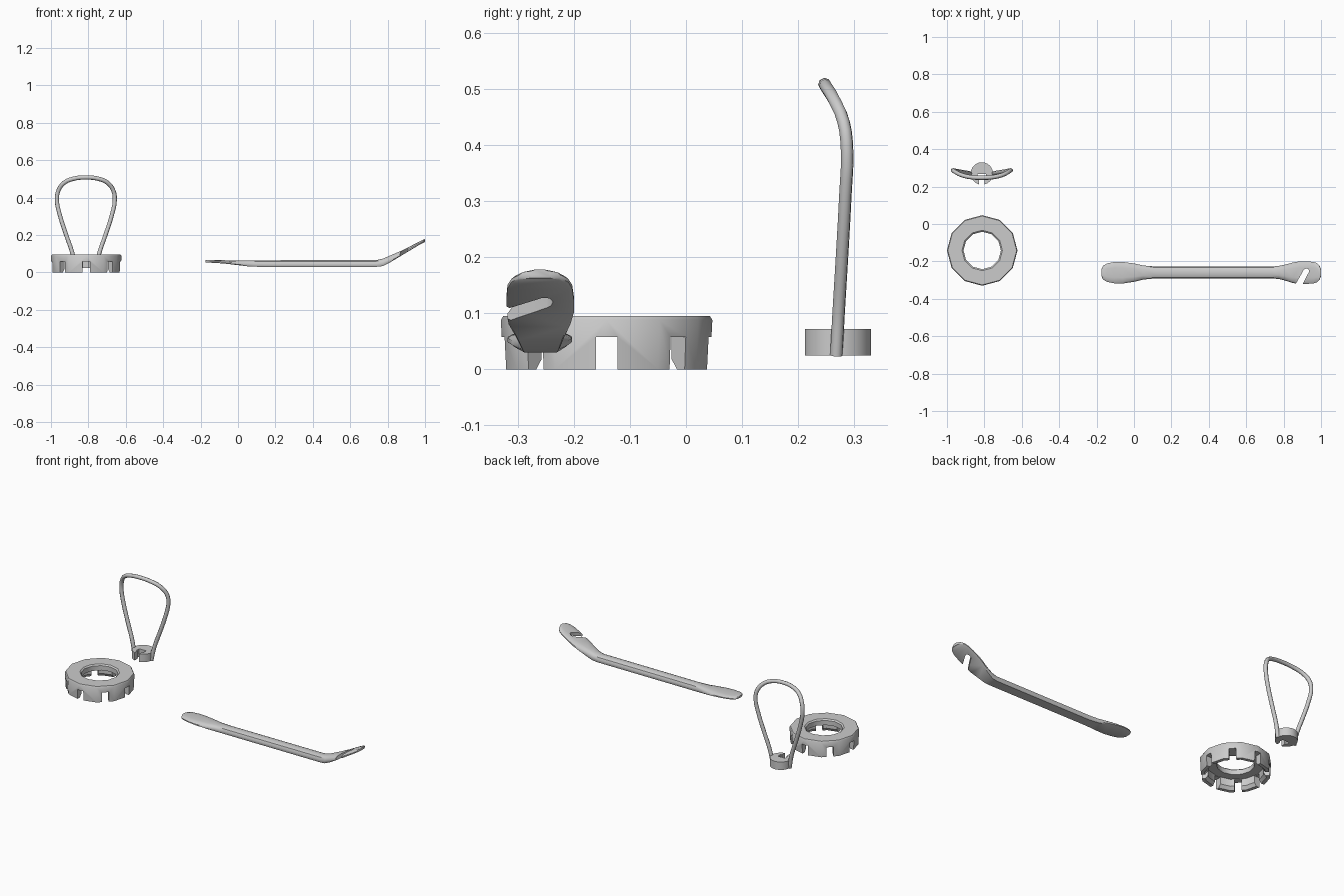
import bpy, bmesh, math
from mathutils import Vector

if "Cube" in bpy.data.objects:
    bpy.data.objects.remove(bpy.data.objects["Cube"])


def make_object(name, bm):
    bmesh.ops.recalc_face_normals(bm, faces=bm.faces)
    me = bpy.data.meshes.new(name)
    bm.to_mesh(me)
    bm.free()
    ob = bpy.data.objects.new(name, me)
    bpy.context.collection.objects.link(ob)
    return ob


def smooth(ob, deg=35):
    bpy.ops.object.select_all(action='DESELECT')
    ob.select_set(True)
    bpy.context.view_layer.objects.active = ob
    bpy.ops.object.shade_smooth_by_angle(angle=math.radians(deg))


def loft(name, rings, closed):
    """Skin equal-sized point rings; closed joins last to first, else caps."""
    bm = bmesh.new()
    vs = [[bm.verts.new(p) for p in r] for r in rings]
    n, m = len(vs), len(vs[0])
    for i in range(n if closed else n - 1):
        a, b = vs[i], vs[(i + 1) % n]
        for j in range(m):
            k = (j + 1) % m
            bm.faces.new((a[j], a[k], b[k], b[j]))
    if not closed:
        bm.faces.new(vs[0])
        bm.faces.new(vs[-1])
    return make_object(name, bm)


def prism(name, outline, z0, z1):
    return loft(name, [[(x, y, z) for x, y in outline] for z in (z0, z1)], False)


def cut(ob, cutters):
    for c in cutters:
        c.hide_render = True
        mod = ob.modifiers.new("cut", 'BOOLEAN')
        mod.operation, mod.object, mod.solver = 'DIFFERENCE', c, 'EXACT'
        bpy.context.view_layer.objects.active = ob
        bpy.ops.object.modifier_apply(modifier=mod.name)
        bpy.data.objects.remove(c)


# Castellated ring wrench: twelve-sided hollow lathe with eight slots
CX, CY = -0.8115, -0.1415
profile = [(0.184, 0), (0.1885, 0.088), (0.184, 0.095), (0.108, 0.095),
           (0.1, 0.088), (0.1, 0.06), (0.15, 0.06), (0.15, 0.018), (0.164, 0)]
rings = []
for i in range(12):
    a = i * math.tau / 12
    rings.append([(CX + r * math.cos(a), CY + r * math.sin(a), z) for r, z in profile])
ring = loft("ring_wrench", rings, True)
slots = []
for i in range(8):
    a = i * math.tau / 8
    u = Vector((math.cos(a), math.sin(a)))
    v = Vector((-u.y, u.x)) * 0.019
    c = Vector((CX, CY))
    slots.append(prism("slot_cutter", [c + u * 0.12 - v, c + u * 0.22 - v,
                                       c + u * 0.22 + v, c + u * 0.12 + v], -0.02, 0.058))
cut(ring, slots)
smooth(ring)

# Lever: stations of x, y min, y max, z bottom, z top
stations = [
    (-0.175, -0.276, -0.244, 0.054, 0.066), (-0.166, -0.296, -0.224, 0.053, 0.067),
    (-0.145, -0.309, -0.211, 0.052, 0.067), (-0.105, -0.317, -0.203, 0.050, 0.066),
    (-0.06, -0.318, -0.203, 0.046, 0.065), (0.0, -0.309, -0.211, 0.039, 0.064),
    (0.05, -0.297, -0.222, 0.033, 0.064), (0.11, -0.291, -0.227, 0.030, 0.065),
    (0.74, -0.291, -0.227, 0.030, 0.066), (0.775, -0.294, -0.224, 0.034, 0.074),
    (0.81, -0.303, -0.217, 0.052, 0.089), (0.85, -0.316, -0.206, 0.076, 0.106),
    (0.885, -0.320, -0.200, 0.097, 0.121), (0.925, -0.320, -0.200, 0.121, 0.142),
    (0.96, -0.318, -0.203, 0.142, 0.160), (0.98, -0.311, -0.210, 0.153, 0.170),
    (0.993, -0.297, -0.224, 0.160, 0.176), (1.0, -0.278, -0.243, 0.163, 0.178)]
rings = []
for x, y0, y1, b, t in stations:
    h, mid, w = t - b, (y0 + y1) / 2, (y1 - y0) / 2
    sec = [(-0.9, 0), (0.9, 0), (1, 0.15), (1, 0.5), (0.85, 0.82), (0.45, 1),
           (-0.45, 1), (-0.85, 0.82), (-1, 0.5), (-1, 0.15)]
    rings.append([(x, mid + w * s, b + h * k) for s, k in sec])
lever = loft("lever", rings, False)
cut(lever, [prism("hook_cutter", [(0.858, -0.34), (0.902, -0.34), (0.905, -0.315),
                                  (0.936, -0.255), (0.934, -0.243), (0.924, -0.237),
                                  (0.913, -0.240), (0.906, -0.248), (0.868, -0.315)], 0, 0.3)])
smooth(lever, 40)

# Small round key head with a stepped front notch
KX, KY = -0.8135, 0.27
head = prism("key_head", [(KX + 0.06 * math.cos(i * math.tau / 24),
                           KY + 0.06 * math.sin(i * math.tau / 24)) for i in range(24)],
             0.025, 0.072)
cut(head, [prism("notch_cutter", [(KX - 0.015, 0.18), (KX + 0.015, 0.18), (KX + 0.015, 0.238),
                                  (KX + 0.023, 0.238), (KX + 0.023, 0.266), (KX - 0.023, 0.266),
                                  (KX - 0.023, 0.238), (KX - 0.015, 0.238)], 0, 0.1)])
smooth(head)

# Bent wire handle: half path (x offset, y, z), mirrored
half = [(0.056, 0.268, 0.025), (0.071, 0.272, 0.10), (0.105, 0.278, 0.20),
        (0.14, 0.284, 0.31), (0.155, 0.287, 0.39), (0.146, 0.281, 0.44),
        (0.115, 0.264, 0.48), (0.07, 0.252, 0.50)]
path = [(-x, y, z) for x, y, z in half] + [(0, 0.247, 0.508)] + half[::-1]
cu = bpy.data.curves.new("wire_handle", 'CURVE')
cu.dimensions = '3D'
cu.bevel_depth, cu.bevel_resolution, cu.resolution_u = 0.0115, 2, 3
cu.use_fill_caps = True
sp = cu.splines.new('BEZIER')
sp.bezier_points.add(len(path) - 1)
for bp, (x, y, z) in zip(sp.bezier_points, path):
    bp.co = (KX + x, y, z)
    bp.handle_left_type = bp.handle_right_type = 'AUTO'
wire = bpy.data.objects.new("wire_handle", cu)
bpy.context.collection.objects.link(wire)
bpy.ops.object.select_all(action='DESELECT')
wire.select_set(True)
bpy.context.view_layer.objects.active = wire
bpy.ops.object.convert(target='MESH')
smooth(bpy.context.view_layer.objects.active, 50)
